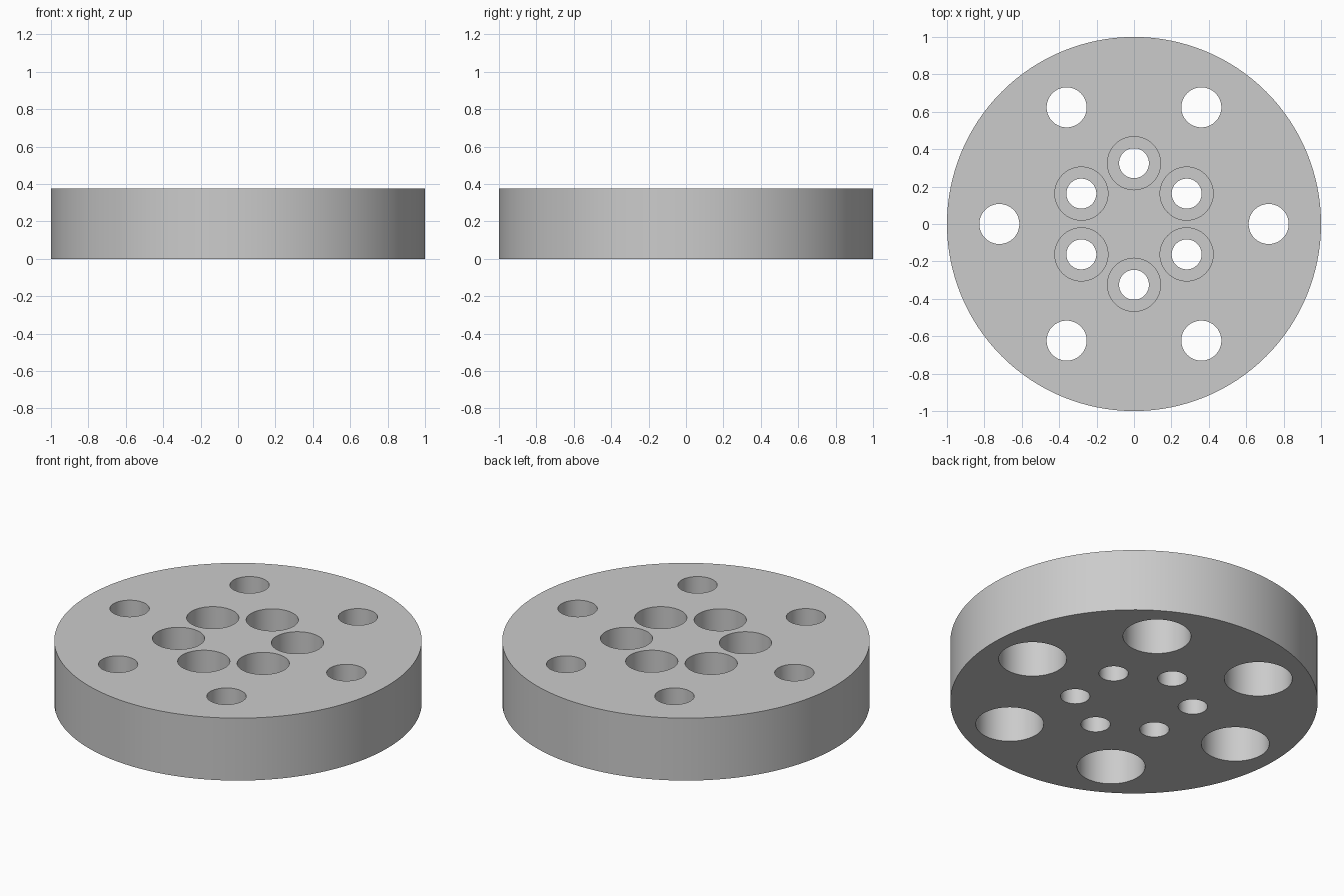
import bpy, bmesh
from math import cos, sin, pi, radians

cube = bpy.data.objects.get("Cube")
if cube:
    bpy.data.objects.remove(cube, do_unlink=True)

HEIGHT = 0.375
OVER = 0.1  # cutter overshoot beyond the faces

grey = bpy.data.materials.new("plain grey")
grey.use_nodes = True
grey.diffuse_color = (0.6, 0.6, 0.6, 1)
grey.node_tree.nodes["Principled BSDF"].inputs["Base Color"].default_value = (0.6, 0.6, 0.6, 1)


def lathe(bm, profile, x, y, sides):
    """Closed solid turned from (radius, z) points, listed bottom to top."""
    rings = []
    for r, z in profile:
        angles = [2 * pi * i / sides for i in range(sides)]
        rings.append([bm.verts.new((x + r * cos(a), y + r * sin(a), z)) for a in angles])
    for low, high in zip(rings, rings[1:]):
        for i in range(sides):
            j = (i + 1) % sides
            bm.faces.new((low[i], low[j], high[j], high[i]))
    bm.faces.new(rings[0][::-1])
    bm.faces.new(rings[-1])


def make_object(name, bm):
    mesh = bpy.data.meshes.new(name)
    bm.to_mesh(mesh)
    bm.free()
    mesh.materials.append(grey)
    obj = bpy.data.objects.new(name, mesh)
    bpy.context.collection.objects.link(obj)
    return obj


# Round plate
bm = bmesh.new()
lathe(bm, [(1, 0), (1, HEIGHT)], 0, 0, 128)
plate = make_object("flange_plate", bm)

# Stepped bores: inner ring is widened from the top, outer ring from below
inner_step, outer_step = HEIGHT - 0.2, 0.25
inner = [(0.08, -OVER), (0.08, inner_step), (0.142, inner_step), (0.142, HEIGHT + OVER)]
outer = [(0.185, -OVER), (0.185, outer_step), (0.107, outer_step), (0.107, HEIGHT + OVER)]
bm = bmesh.new()
for profile, ring, start in ((inner, 0.325, 30), (outer, 0.72, 0)):
    for k in range(6):
        a = radians(start + 60 * k)
        lathe(bm, profile, ring * cos(a), ring * sin(a), 64)
cutter = make_object("bore_cutter", bm)
cutter.hide_render = True

# Cut the bores, then drop the cutter
cut = plate.modifiers.new("bores", "BOOLEAN")
cut.operation = "DIFFERENCE"
cut.solver = "EXACT"
cut.object = cutter
bpy.ops.object.select_all(action="DESELECT")
plate.select_set(True)
bpy.context.view_layer.objects.active = plate
bpy.ops.object.modifier_apply(modifier=cut.name)
bpy.data.objects.remove(cutter, do_unlink=True)

# Smooth walls with sharp rims
bpy.ops.object.shade_smooth_by_angle(angle=radians(30))
